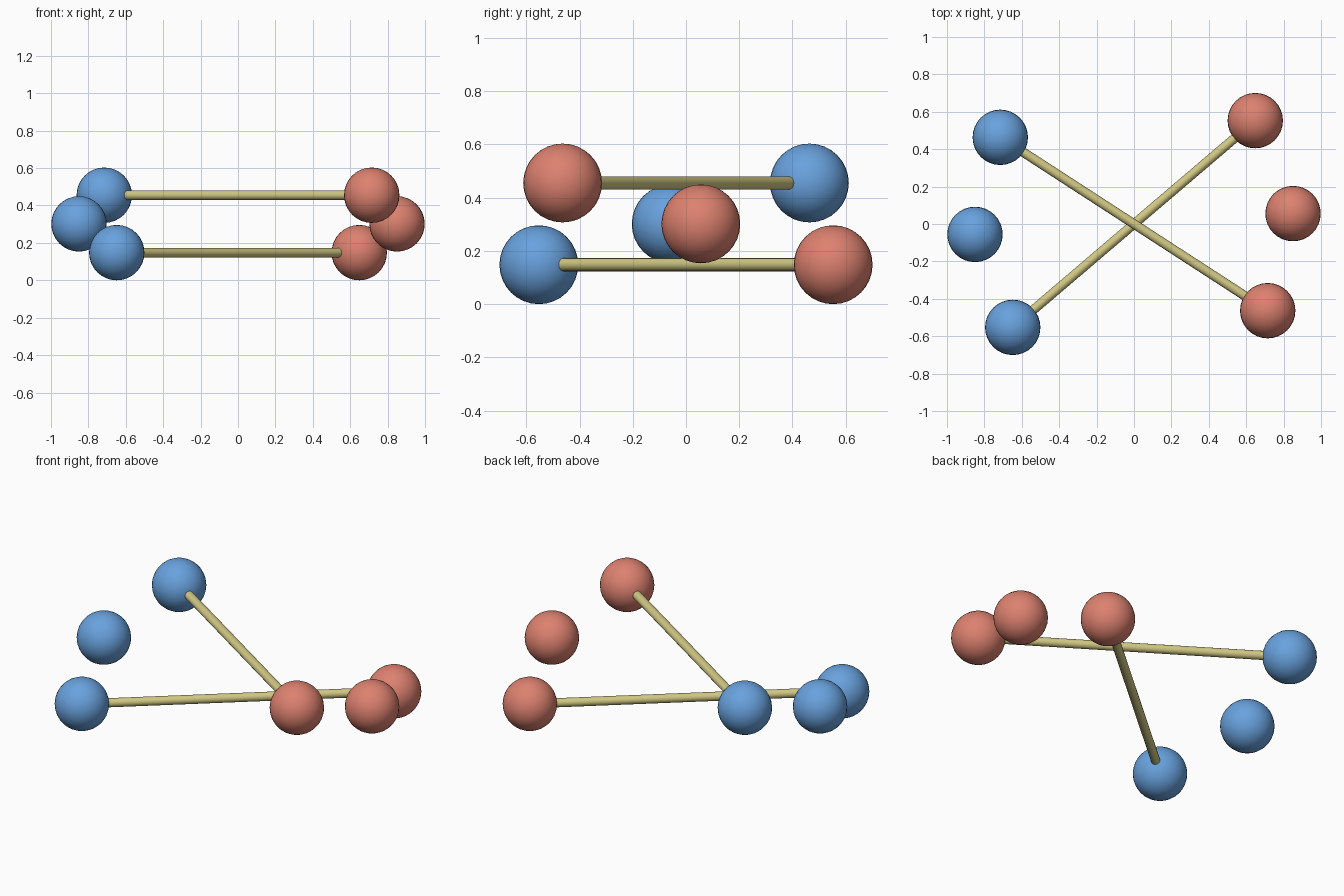
import bpy, math
from mathutils import Vector

if "Cube" in bpy.data.objects:
    bpy.data.objects.remove(bpy.data.objects["Cube"])

R, BALL, ROD = 0.852, 0.148, 0.025   # helix radius, ball radius, rod radius
TWIST, MID, RISE = 36.7, 3.75, 0.1535


def material(name, rgb):
    m = bpy.data.materials.new(name)
    m.diffuse_color = (*rgb, 1)
    m.use_nodes = True
    m.node_tree.nodes["Principled BSDF"].inputs["Base Color"].default_value = m.diffuse_color
    return m


blue = material("sky blue", (0.14, 0.36, 0.73))
red = material("salmon red", (0.72, 0.22, 0.16))
yellow = material("pale yellow", (0.64, 0.58, 0.23))


def finish(name, mat):
    ob = bpy.context.object
    ob.name = name
    ob.data.materials.append(mat)
    bpy.ops.object.shade_smooth_by_angle(angle=math.radians(40))


def ball(name, loc, mat):
    bpy.ops.mesh.primitive_uv_sphere_add(segments=32, ring_count=16, radius=BALL, location=loc)
    finish(name, mat)


for i in range(3):
    a = math.radians(MID + TWIST * (1 - i))
    z = BALL + RISE * i
    d = Vector((math.cos(a), math.sin(a), 0)) * R
    up = Vector((0, 0, z))
    # opposite strand balls
    ball(f"red_ball_{i+1}", up + d, red)
    ball(f"blue_ball_{i+1}", up - d, blue)
    # rung joins every second pair
    if i % 2 == 0:
        bpy.ops.mesh.primitive_cylinder_add(vertices=16, radius=ROD, depth=2 * R, location=up,
                                            rotation=(0, math.pi / 2, a))
        finish(f"rung_{i+1}", yellow)
